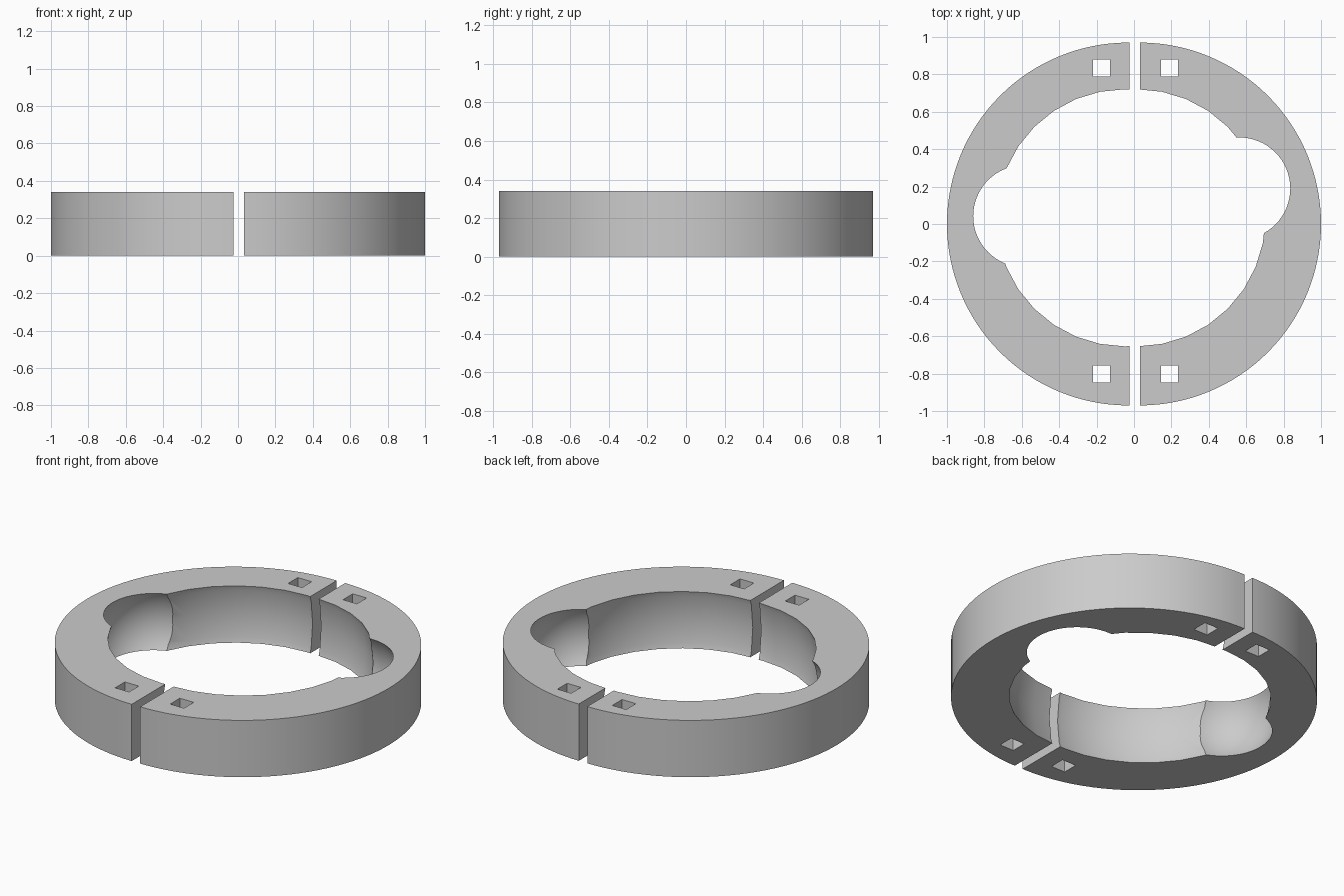
import bpy
import math

HEIGHT = 0.34
MID = HEIGHT / 2
OUTER = 0.97
HOLE_Y = 0.033

cube = bpy.data.objects.get("Cube")
if cube:
    bpy.data.objects.remove(cube, do_unlink=True)

grey = bpy.data.materials.new("plain_grey")
grey.use_nodes = True
colour = (0.6, 0.6, 0.6, 1)
grey.diffuse_color = colour
grey.node_tree.nodes["Principled BSDF"].inputs["Base Color"].default_value = colour


def sphere_cutter(x, y, rim, segments):
    # Sphere at mid height whose opening at the top and bottom faces has radius rim
    bpy.ops.mesh.primitive_uv_sphere_add(
        segments=segments, ring_count=segments // 2,
        radius=math.hypot(rim, MID), location=(x, y, MID))
    bpy.ops.object.shade_smooth()
    return bpy.context.object


def box_cutter(x, y, width, depth):
    bpy.ops.mesh.primitive_cube_add(size=1, location=(x, y, MID))
    bpy.context.object.scale = (width, depth, 1)
    return bpy.context.object


def subtract(target, cutter):
    cutter.hide_render = True
    bpy.context.view_layer.update()
    bpy.ops.object.select_all(action="DESELECT")
    target.select_set(True)
    bpy.context.view_layer.objects.active = target
    mod = target.modifiers.new("cut", "BOOLEAN")
    mod.operation = "DIFFERENCE"
    mod.solver = "EXACT"
    mod.object = cutter
    bpy.ops.object.modifier_apply(modifier=mod.name)
    bpy.data.objects.remove(cutter, do_unlink=True)


def half_ring(name, side, gap, hole_x, slot_x, notch):
    # Round blank, cut off flat along the gap
    bpy.ops.mesh.primitive_cylinder_add(
        vertices=128, radius=OUTER, depth=HEIGHT, location=(side * 0.03, 0, MID))
    ring = bpy.context.object
    ring.name = name
    ring.data.materials.append(grey)
    subtract(ring, box_cutter(gap - side * 1.5, 0, 3, 3))

    # Hollowed inside wall and the rounded side notch
    subtract(ring, sphere_cutter(hole_x, HOLE_Y, 0.69, 32))
    subtract(ring, sphere_cutter(*notch, 0.273, 64))

    # Square through-slots near both ends
    for y in (0.834, -0.802):
        subtract(ring, box_cutter(slot_x, y, 0.092, 0.092))

    ring.data.materials.clear()
    ring.data.materials.append(grey)
    for face in ring.data.polygons:
        face.material_index = 0
    bpy.ops.object.shade_smooth_by_angle(angle=math.radians(25))


half_ring("left_half_ring", 1, 0.031, 0.015, 0.19, (0.563, 0.19))
half_ring("right_half_ring", -1, -0.025, -0.047, -0.174, (-0.587, 0.042))
